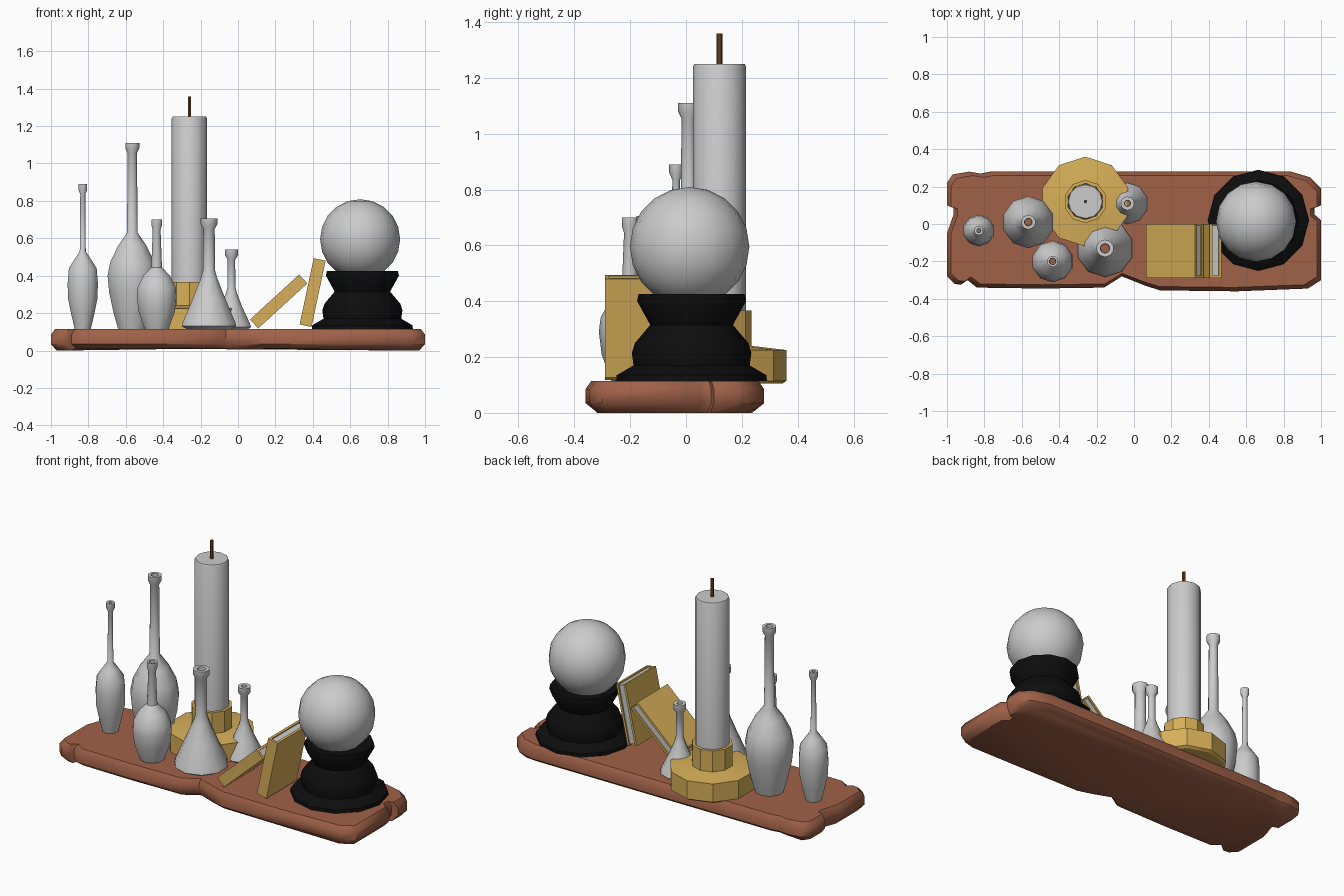
import bpy, bmesh, math
from mathutils import Matrix, Vector

if "Cube" in bpy.data.objects:
    bpy.data.objects.remove(bpy.data.objects["Cube"])


def material(name, rgb):
    m = bpy.data.materials.new(name)
    m.diffuse_color = (*rgb, 1)
    m.use_nodes = True
    m.node_tree.nodes["Principled BSDF"].inputs["Base Color"].default_value = m.diffuse_color
    return m


WOOD = material("wood", (0.35, 0.12, 0.065))
GOLD = material("gold", (0.68, 0.43, 0.10))
BLACK = material("black", (0.004, 0.004, 0.004))
CORD = material("cord", (0.12, 0.06, 0.02))


def finish(name, bm, mat=None, angle=None):
    bmesh.ops.recalc_face_normals(bm, faces=bm.faces[:])
    me = bpy.data.meshes.new(name)
    bm.to_mesh(me)
    bm.free()
    ob = bpy.data.objects.new(name, me)
    bpy.context.collection.objects.link(ob)
    if mat:
        me.materials.append(mat)
    if angle:
        bpy.ops.object.select_all(action='DESELECT')
        ob.select_set(True)
        bpy.context.view_layer.objects.active = ob
        bpy.ops.object.shade_smooth_by_angle(angle=math.radians(angle))
    return ob


def skin(bm, rings):
    loops = [[bm.verts.new(p) for p in ring] for ring in rings]
    n = len(loops[0])
    for a, b in zip(loops, loops[1:]):
        for i in range(n):
            j = (i + 1) % n
            bm.faces.new((a[i], a[j], b[j], b[i]))
    return loops


def lathe(name, x, y, profile, sides=10, mat=None, bottom=True, top=False, angle=40):
    """Revolve (radius, z) points around a vertical axis, one corner facing +y."""
    bm = bmesh.new()
    turn = [math.pi / 2 + 2 * math.pi * i / sides for i in range(sides)]
    loops = skin(bm, [[(x + r * math.cos(t), y + r * math.sin(t), z) for t in turn]
                      for r, z in profile])
    if bottom:
        bm.faces.new(loops[0][::-1])
    if top:
        bm.faces.new(loops[-1])
    return finish(name, bm, mat, angle)


# Wooden shelf: worn outline with rounded top and bottom edges
outline = [(-1, -.28), (-.96, -.32), (-.925, -.325), (-.89, -.30), (-.84, -.34), (-.5, -.345),
           (-.16, -.34), (-.065, -.28), (.06, -.33), (.14, -.355), (.55, -.36), (.93, -.345),
           (1, -.30), (1, .02), (.965, .05), (.965, .09), (1, .10), (1, .19), (.94, .25),
           (.84, .28), (.3, .28), (-.3, .28), (-.77, .28), (-.82, .27), (-.88, .28),
           (-.97, .265), (-1, .22), (-1, .10), (-.965, .09), (-.965, .05), (-1, -.05)]
bm = bmesh.new()
rings = []
for inset, z in ((.03, .012), (0, .035), (0, .085), (.022, .115)):
    rings.append([(x * (1 - inset), -.04 + (y + .04) * (1 - 3 * inset),
                   z - (.012 if abs(x) > .9 and z < .02 else 0)) for x, y in outline])
loops = skin(bm, rings)
bm.faces.new(loops[0][::-1])
bm.faces.new(loops[-1])
finish("shelf_board", bm, WOOD, 45)

# Bottles and flasks: outer profile, lip, then a short inner neck wall
def bottle(name, x, y, body, neck, lip, top, bottom):
    profile = body + [(neck, top - .055), (lip, top - .03), (lip, top),
                      (neck * .8, top), (neck * .7, top - .12)]
    lathe(name, x, y, profile, bottom=bottom)


bottle("slim_bottle", -.83, -.035,
       [(.045, .115), (.064, .19), (.083, .28), (.085, .36), (.078, .44), (.045, .49), (.017, .53)],
       .014, .025, .89, False)
bottle("tall_bottle", -.565, .01,
       [(.08, .115), (.105, .2), (.13, .31), (.139, .40), (.125, .47), (.08, .56), (.03, .63)],
       .026, .039, 1.11, True)
bottle("round_bottle", -.435, -.20,
       [(.068, .115), (.102, .21), (.112, .29), (.106, .34), (.075, .40), (.03, .445)],
       .022, .030, .70, True)
bottle("large_flask", -.155, -.13,
       [(.12, .112), (.153, .13), (.148, .15), (.095, .27), (.045, .39), (.034, .43)],
       .032, .047, .705, False)
bottle("small_flask", -.035, .11,
       [(.095, .115), (.11, .125), (.104, .145), (.062, .23), (.03, .31), (.022, .34)],
       .021, .037, .54, False)

# Candle, its holder and wick
CX, CY = -.26, .12
lathe("candle_holder", CX, CY,
      [(.225, .105), (.24, .115), (.24, .225), (.115, .24), (.115, .367), (.097, .367), (.095, .30)],
      mat=GOLD, angle=35)
lathe("candle", CX, CY, [(.095, .2), (.095, 1.24), (.09, 1.25)], sides=12, top=True)
lathe("wick", CX, CY, [(.01, 1.24), (.01, 1.358)], sides=6, mat=CORD, top=True)

# Books: two covers and a spine around a page block, leaned about the y axis
def box(name, lo, hi, matrix, mat=None):
    lo, hi = Vector(lo), Vector(hi)
    bm = bmesh.new()
    bmesh.ops.create_cube(bm, size=1)
    for v in bm.verts:
        v.co = (lo + hi) / 2 + Vector(a * b for a, b in zip(v.co, hi - lo))
    bm.transform(matrix)
    finish(name, bm, mat)


def book(name, x, z, lean, length, depth=.29, thick=.065, cover=.014):
    m = Matrix.Translation((x, -.29, z)) @ Matrix.Rotation(-math.radians(lean), 4, 'Y')
    box(name + "_lower_cover", (0, 0, 0), (length, depth, cover), m, GOLD)
    box(name + "_upper_cover", (0, 0, thick - cover), (length, depth, thick), m, GOLD)
    box(name + "_spine", (0, 0, cover), (length, cover, thick - cover), m, GOLD)
    box(name + "_pages", (.008, cover, cover), (length - .008, depth - .008, thick - cover), m)


book("leaning_book", .108, .118, 42.5, .356)
book("upright_book", .393, .126, 78, .362)

# Crystal ball on a waisted stand
lathe("ball_stand", .665, .02,
      [(.27, .115), (.268, .135), (.208, .17), (.214, .215), (.203, .25), (.148, .315),
       (.195, .40), (.19, .425), (.15, .42)], sides=12, mat=BLACK, top=True)
bm = bmesh.new()
bmesh.ops.create_uvsphere(bm, u_segments=16, v_segments=10, radius=.214,
                          matrix=Matrix.Translation((.653, .013, .595)))
finish("crystal_ball", bm, None, 60)
